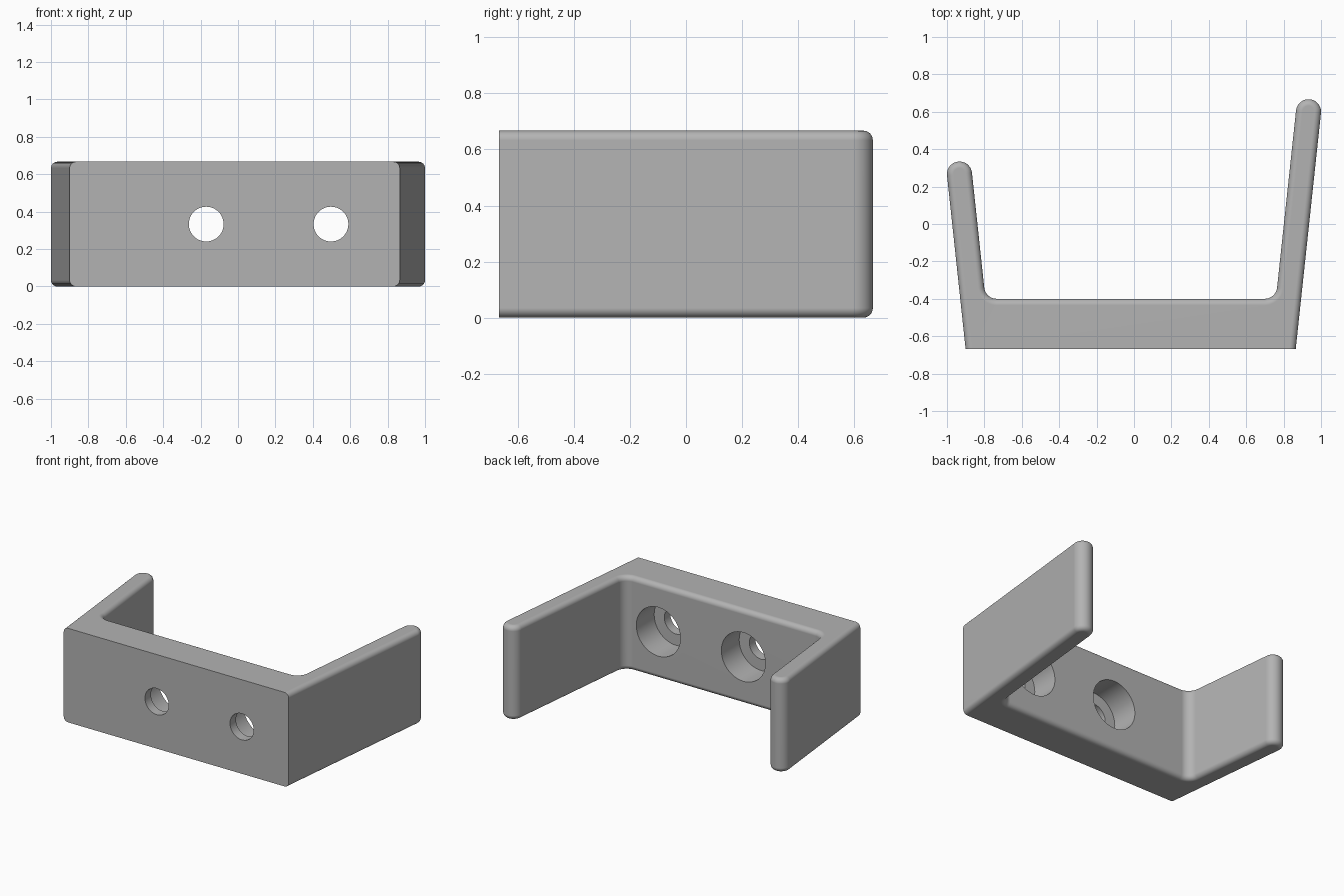
import bpy
import bmesh
from math import sin, cos, tan, pi, atan
from mathutils import Vector, Matrix

HEIGHT = 0.667
FRONT, INNER = -0.667, -0.4      # faces of the back plate
TIP_X, RADIUS = 0.933, 0.067     # arm tip centre and half thickness
FILLET, ROUND = 0.067, 0.034
LEAN = atan(0.107)               # outward lean of the arms
HOLES = (-0.17, 0.497)

cube = bpy.data.objects.get("Cube")
if cube:
    bpy.data.objects.remove(cube, do_unlink=True)

grey = bpy.data.materials.new("plain grey")
grey.use_nodes = True
colour = (0.45, 0.45, 0.45, 1)
grey.diffuse_color = colour
grey.node_tree.nodes["Principled BSDF"].inputs["Base Color"].default_value = colour


def arc(centre, radius, start, end, steps):
    angles = [start + (end - start) * i / steps for i in range(steps + 1)]
    return [centre + Vector((cos(a), sin(a))) * radius for a in angles]


def arm_outline(tip_y):
    """Outer front corner, rounded tip and inner fillet of one leaning arm."""
    tip = Vector((TIP_X, tip_y))
    normal = Vector((cos(LEAN), -sin(LEAN)))

    def along(offset, y):
        p = tip + normal * offset
        return Vector((p.x + (y - p.y) * tan(LEAN), y))

    return ([along(RADIUS, FRONT)]
            + arc(tip, RADIUS, -LEAN, pi - LEAN, 20)
            + arc(along(-RADIUS - FILLET, INNER + FILLET), FILLET, -LEAN, -pi / 2, 10))


def new_object(name, bm):
    bmesh.ops.recalc_face_normals(bm, faces=bm.faces[:])
    mesh = bpy.data.meshes.new(name)
    bm.to_mesh(mesh)
    bm.free()
    mesh.materials.append(grey)
    ob = bpy.data.objects.new(name, mesh)
    bpy.context.collection.objects.link(ob)
    return ob


# Bracket: long left arm, short right arm, joined by the plate
outline = arm_outline(0.6)
outline += [Vector((-p.x, p.y)) for p in reversed(arm_outline(0.267))]
bm = bmesh.new()
base = bm.faces.new([bm.verts.new((p.x, p.y, 0)) for p in outline])
top = bmesh.ops.extrude_face_region(bm, geom=[base])["geom"]
bmesh.ops.translate(bm, vec=(0, 0, HEIGHT),
                    verts=[g for g in top if isinstance(g, bmesh.types.BMVert)])

# Round the top and bottom rims, leaving the front edges square
rims = [e for e in bm.edges
        if abs(e.verts[0].co.z - e.verts[1].co.z) < 0.001
        and not all(v.co.y < FRONT + 0.001 for v in e.verts)]
bmesh.ops.bevel(bm, geom=rims, offset=ROUND, segments=6, profile=0.5,
                affect='EDGES', clamp_overlap=False)
bracket = new_object("bracket", bm)

# Counterbored screw holes
bm = bmesh.new()
sides = 48
steps = [(0.093, FRONT - 0.1), (0.093, INNER - 0.2), (0.173, INNER - 0.2), (0.173, INNER + 0.1)]
for x in HOLES:
    rings = [[bm.verts.new((x + r * cos(2 * pi * i / sides), y,
                            HEIGHT / 2 + r * sin(2 * pi * i / sides)))
              for i in range(sides)] for r, y in steps]
    for a, b in zip(rings, rings[1:]):
        for i in range(sides):
            j = (i + 1) % sides
            bm.faces.new((a[i], a[j], b[j], b[i]))
    bm.faces.new(rings[0])
    bm.faces.new(rings[-1])
cutter = new_object("screw_hole_cutter", bm)
cutter.hide_render = True

cut = bracket.modifiers.new("screw holes", 'BOOLEAN')
cut.operation = 'DIFFERENCE'
cut.solver = 'EXACT'
cut.object = cutter
bpy.ops.object.select_all(action='DESELECT')
bracket.select_set(True)
bpy.context.view_layer.objects.active = bracket
bpy.ops.object.modifier_apply(modifier=cut.name)
bpy.data.objects.remove(cutter, do_unlink=True)

# Smooth rounds with flat broad faces
bpy.ops.object.shade_smooth_by_angle(angle=pi / 6)
weighted = bracket.modifiers.new("flat faces", 'WEIGHTED_NORMAL')
weighted.keep_sharp = True
